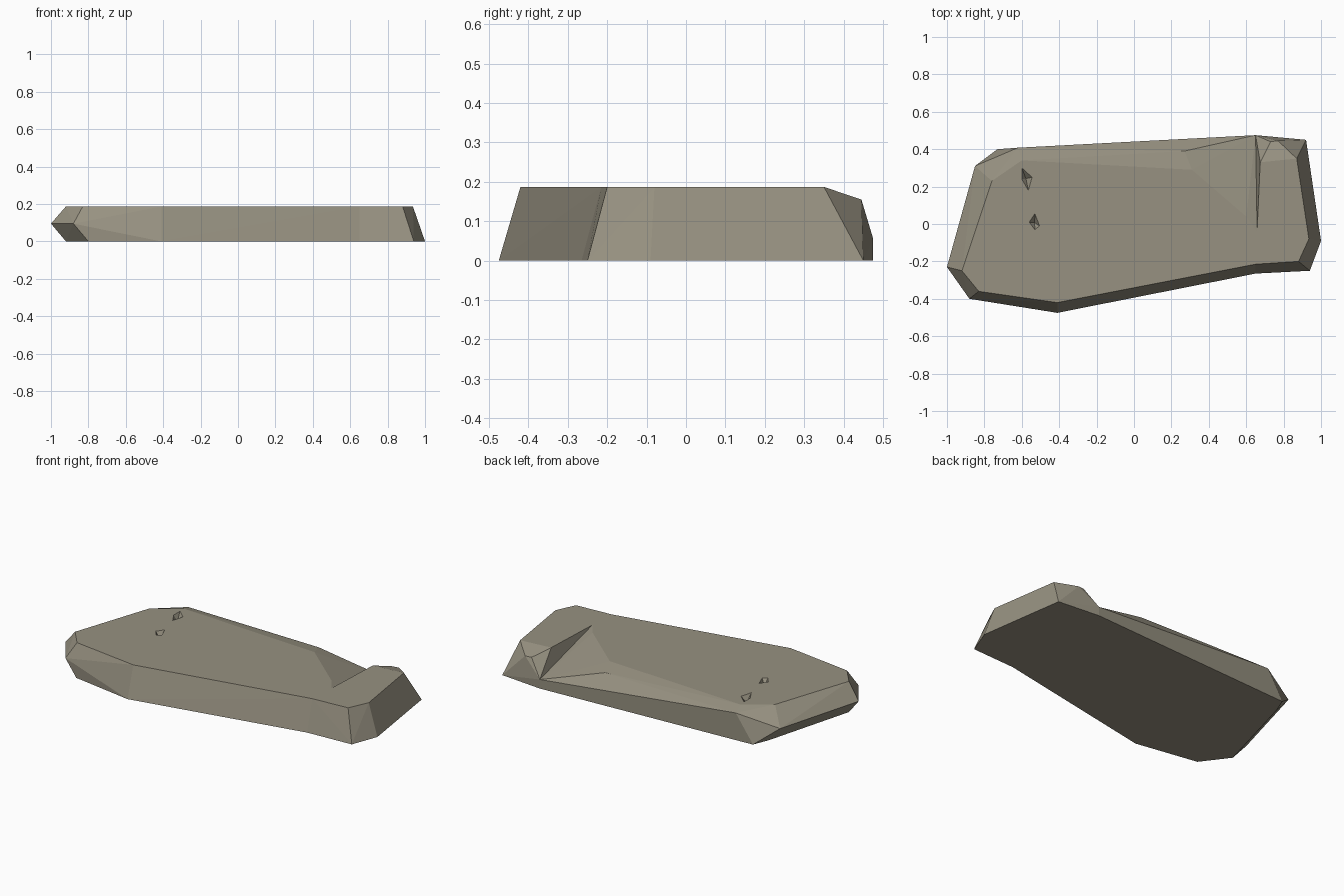
import bpy, bmesh, math

if "Cube" in bpy.data.objects:
    bpy.data.objects.remove(bpy.data.objects["Cube"])

stone = bpy.data.materials.new("warm grey stone")
stone.diffuse_color = (0.31, 0.285, 0.22, 1)
stone.use_nodes = True
stone.node_tree.nodes["Principled BSDF"].inputs["Base Color"].default_value = stone.diffuse_color
TOP, MID = 0.187, 0.095


def hull(name, pts):
    """Faceted convex rock piece from corner points."""
    bm = bmesh.new()
    for p in pts:
        bm.verts.new(p)
    bmesh.ops.convex_hull(bm, input=bm.verts[:])
    loose = [v for v in bm.verts if not v.link_faces]
    bmesh.ops.delete(bm, geom=loose, context='VERTS')
    bmesh.ops.dissolve_limit(bm, angle_limit=math.radians(1), verts=bm.verts[:], edges=bm.edges[:])
    bmesh.ops.recalc_face_normals(bm, faces=bm.faces[:])
    me = bpy.data.meshes.new(name)
    bm.to_mesh(me)
    bm.free()
    me.materials.append(stone)
    ob = bpy.data.objects.new(name, me)
    bpy.context.collection.objects.link(ob)
    return ob


def at(z, *xy):
    return [(x, y, z) for x, y in xy]


def combine(target, other, operation):
    mod = target.modifiers.new("combine", 'BOOLEAN')
    mod.operation, mod.solver, mod.object = operation, 'EXACT', other
    bpy.context.view_layer.objects.active = target
    bpy.ops.object.modifier_apply(modifier=mod.name)
    bpy.data.objects.remove(other)


# main slab, its right back side sloping down into the notch
slab = hull("rock_slab",
    at(0, (-0.92, -0.25), (-0.80, -0.41), (-0.41, -0.475), (0.65, -0.265),
       (0.65, 0.475), (-0.73, 0.40), (-0.77, 0.30))
    + at(MID, (-1.0, -0.23), (-0.88, -0.40), (-0.85, 0.31), (0.8, -0.15))
    + at(TOP, (-0.92, -0.25), (-0.83, -0.36), (-0.41, -0.42), (0.65, -0.215),
         (0.665, -0.05), (0.60, 0.04), (0.31, 0.29), (-0.60, 0.34), (-0.76, 0.23))
    + at(0.166, (-0.62, 0.408), (0.27, 0.39))
    + [(0.65, 0.475, 0.055)])

# raised end block to the right of the notch
end_block = hull("end_block",
    at(0, (0.65, -0.265), (0.94, -0.25), (1.0, -0.09), (0.92, 0.45), (0.65, 0.475))
    + at(TOP, (0.65, -0.215), (0.88, -0.20), (0.935, -0.08), (0.87, 0.35), (0.675, 0.33))
    + at(0.155, (0.73, 0.44), (0.77, 0.445))
    + [(0.65, 0.475, 0.055)])
combine(slab, end_block, 'UNION')

# two small chips out of the top
chips = [
    [(-0.60, 0.30), (-0.545, 0.25), (-0.565, 0.18), (-0.60, 0.24)],
    [(-0.53, 0.055), (-0.505, -0.01), (-0.53, -0.03), (-0.56, 0.01)],
]
for outline in chips:
    cx = sum(p[0] for p in outline) / 4
    cy = sum(p[1] for p in outline) / 4
    cutter = hull("chip_cutter", at(TOP, *outline) + at(TOP + 0.05, *outline)
                  + [(cx, cy, TOP - 0.035)])
    combine(slab, cutter, 'DIFFERENCE')

for f in slab.data.polygons:
    f.use_smooth = False
